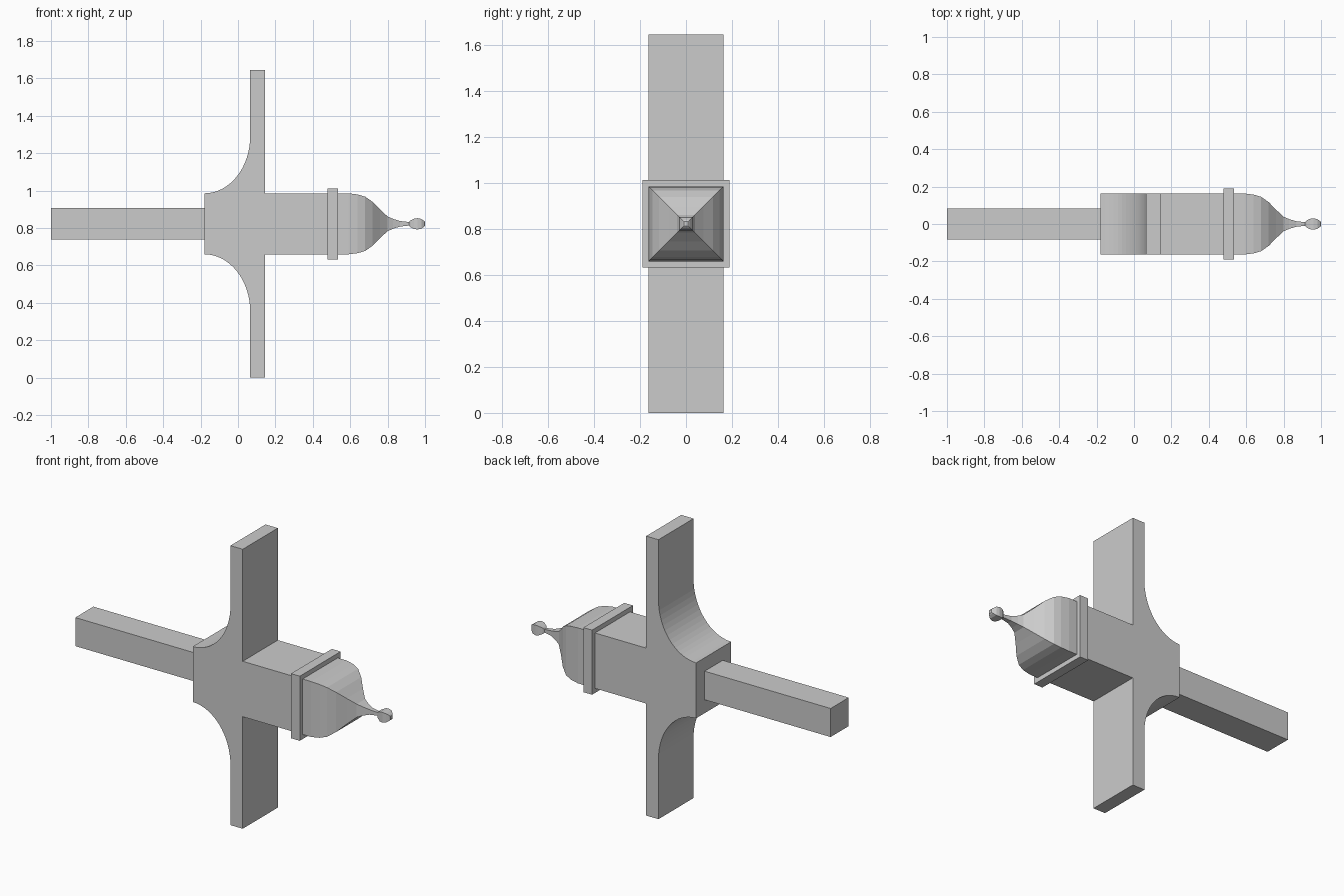
import bpy, bmesh, math

if "Cube" in bpy.data.objects:
    bpy.data.objects.remove(bpy.data.objects["Cube"])

CZ = 0.822    # height of the long axis
HALF = 0.163  # half width of the body


def finish(name, bm):
    bmesh.ops.recalc_face_normals(bm, faces=bm.faces)
    mesh = bpy.data.meshes.new(name)
    bm.to_mesh(mesh)
    bm.free()
    obj = bpy.data.objects.new(name, mesh)
    bpy.context.collection.objects.link(obj)
    return obj


def square_loft(name, profile):
    """Square rings of (x, half width) joined along the x axis."""
    bm = bmesh.new()
    rings = [[bm.verts.new((x, sy * h, CZ + sz * h))
              for sy, sz in ((-1, -1), (1, -1), (1, 1), (-1, 1))]
             for x, h in profile]
    for a, b in zip(rings, rings[1:]):
        for i in range(4):
            j = (i + 1) % 4
            bm.faces.new((a[i], a[j], b[j], b[i]))
    bm.faces.new(rings[0])
    bm.faces.new(rings[-1])
    return finish(name, bm)


def extrude_profile(name, points, half):
    """Outline in x/z extruded along y."""
    bm = bmesh.new()
    face = bm.faces.new([bm.verts.new((x, -half, CZ + z)) for x, z in points])
    out = bmesh.ops.extrude_face_region(bm, geom=[face])
    verts = [v for v in out["geom"] if isinstance(v, bmesh.types.BMVert)]
    bmesh.ops.translate(bm, verts=verts, vec=(0, 2 * half, 0))
    return finish(name, bm)


# Body with upper and lower plates and concave fillets, mirrored about the axis
STEPS = 16
fillet = []
for i in range(STEPS + 1):
    a = math.pi / 2 * i / STEPS
    fillet.append((-0.18 + 0.245 * math.sin(a), HALF + 0.305 * (1 - math.cos(a))))
upper = fillet + [(0.065, CZ), (0.145, CZ), (0.145, HALF), (0.5, HALF)]
lower = [(x, -z) for x, z in reversed(upper)]
extrude_profile("cross_body", upper + lower, HALF)

# Square rear bar
square_loft("rear_bar", [(-1.0, 0.084), (-0.18, 0.084)])

# Raised band
square_loft("collar_band", [(0.478, 0.19), (0.535, 0.19)])

# Curved square cap narrowing to a neck
square_loft("cap", [
    (0.535, 0.163), (0.59, 0.163), (0.64, 0.157), (0.68, 0.145),
    (0.72, 0.117), (0.76, 0.076), (0.80, 0.039), (0.83, 0.026),
    (0.865, 0.015), (0.92, 0.009)])

# Faceted finial at the tip
square_loft("finial_tip", [
    (0.914, 0.009), (0.922, 0.018), (0.942, 0.028), (0.96, 0.03),
    (0.98, 0.026), (0.995, 0.016), (1.0, 0.009)])
